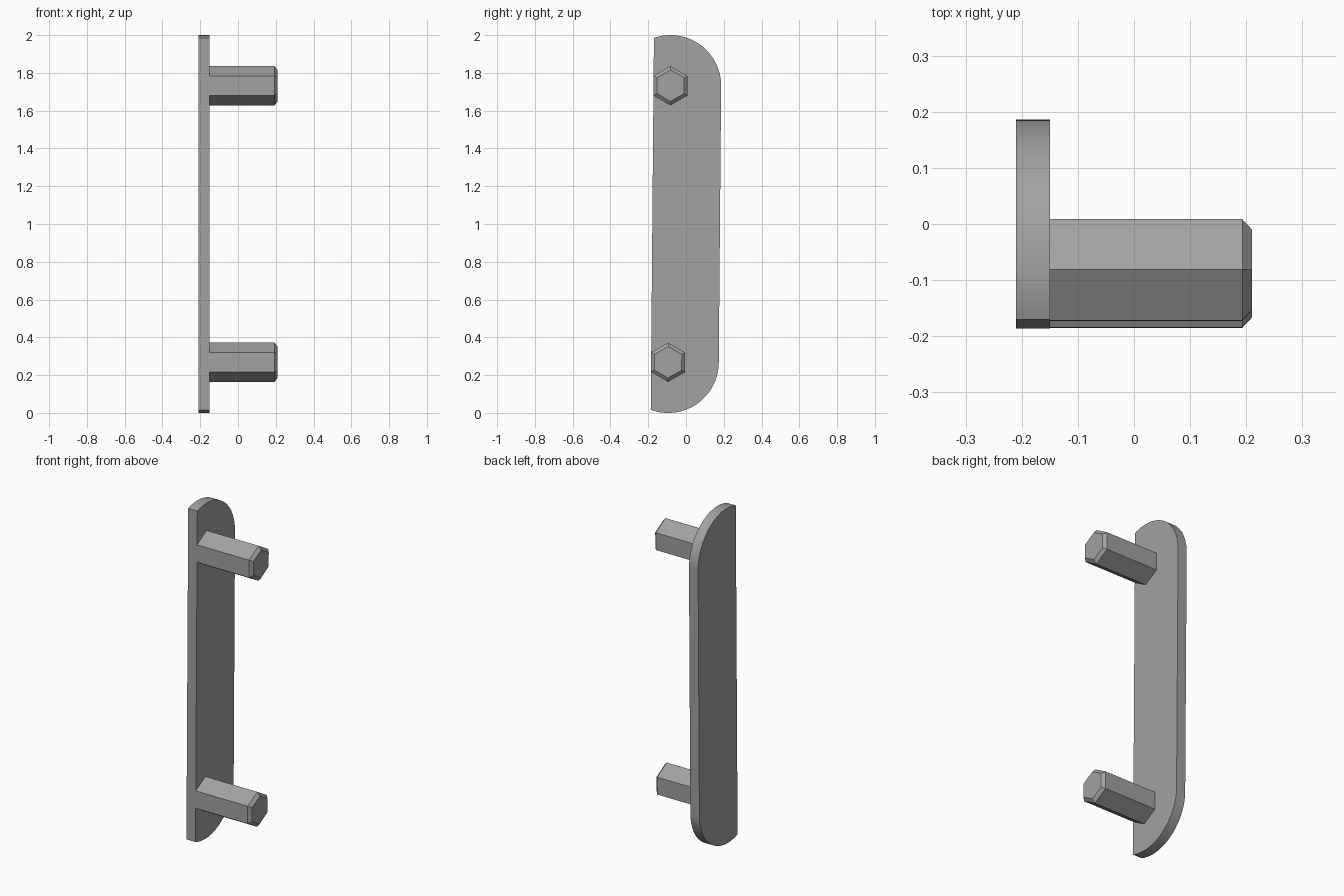
import bpy, bmesh, math
from mathutils import Vector

if "Cube" in bpy.data.objects:
    bpy.data.objects.remove(bpy.data.objects["Cube"])

grey = bpy.data.materials.new("grey")
grey.diffuse_color = (0.36, 0.36, 0.36, 1)
grey.use_nodes = True
grey.node_tree.nodes["Principled BSDF"].inputs["Base Color"].default_value = grey.diffuse_color

R = 0.268                      # end radius of the plate
EDGE = 0.09                    # centre line to the straight cut edge
LOW = Vector((-0.0945, 0.268))  # lower peg centre (y, z)
TOP = Vector((-0.082, 1.732))   # upper peg centre (y, z)
AXIS = (TOP - LOW).normalized()  # slightly leaning length axis
SIDE = Vector((AXIS.y, -AXIS.x))


def loft(name, sections):
    """Closed solid through rings given as (x, [(y, z), ...])."""
    bm = bmesh.new()
    rings = [[bm.verts.new((x, p[0], p[1])) for p in pts] for x, pts in sections]
    n = len(rings[0])
    for a, b in zip(rings, rings[1:]):
        for i in range(n):
            j = (i + 1) % n
            bm.faces.new((a[i], a[j], b[j], b[i]))
    bm.faces.new(rings[0][::-1])
    bm.faces.new(rings[-1])
    bmesh.ops.recalc_face_normals(bm, faces=bm.faces)
    mesh = bpy.data.meshes.new(name)
    bm.to_mesh(mesh)
    bm.free()
    mesh.materials.append(grey)
    obj = bpy.data.objects.new(name, mesh)
    bpy.context.collection.objects.link(obj)
    return obj


def polar(centre, radius, angle):
    return centre + SIDE * (radius * math.cos(angle)) + AXIS * (radius * math.sin(angle))


# Plate: rounded ends, one long side cut straight
end = math.acos(-EDGE / R)
angles = [end * i / 32 for i in range(33)]
outline = [polar(LOW, R, -a) for a in reversed(angles)] + [polar(TOP, R, a) for a in angles]
plate = loft("plate", [(-0.21, outline), (-0.15, outline)])
bpy.context.view_layer.objects.active = plate
plate.select_set(True)
bpy.ops.object.shade_smooth_by_angle(angle=math.radians(25))

# Hexagonal pegs with chamfered tips
for name, centre in (("lower_peg", LOW), ("upper_peg", TOP)):
    def hexagon(r):
        return [polar(centre, r, math.radians(30 + 60 * i)) for i in range(6)]
    loft(name, [(-0.15, hexagon(0.104)), (0.193, hexagon(0.104)), (0.21, hexagon(0.083))])
